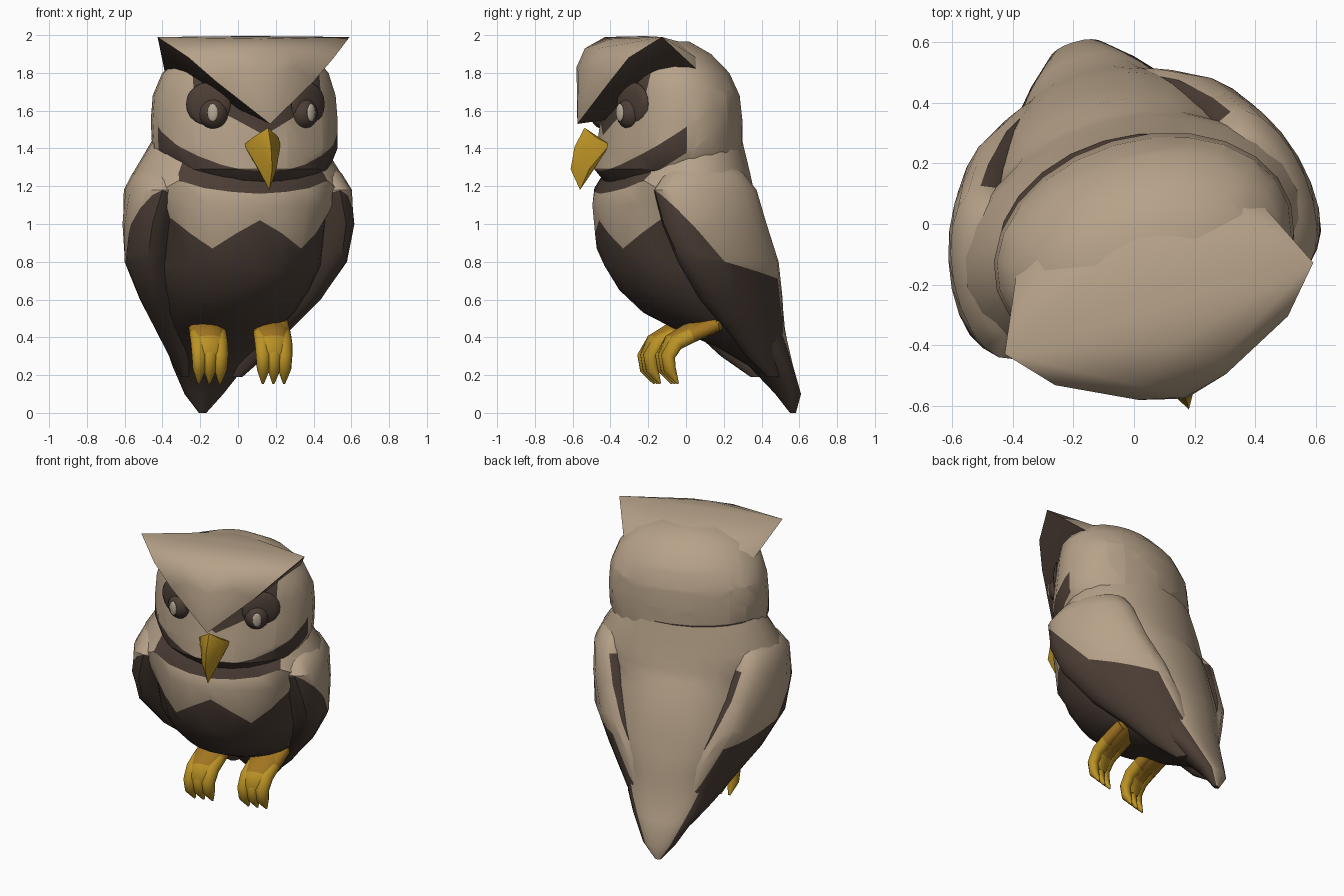
import bpy, bmesh, math
from mathutils import Matrix, Vector

if "Cube" in bpy.data.objects:
    bpy.data.objects.remove(bpy.data.objects["Cube"])

TURN = Matrix.Rotation(math.radians(16.5), 4, 'Z')   # whole bird looks slightly sideways
BODY_SHIFT, HEAD_SHIFT = -.02, .01


def material(name, rgb):
    m = bpy.data.materials.new(name)
    m.diffuse_color = (*rgb, 1)
    m.use_nodes = True
    m.node_tree.nodes["Principled BSDF"].inputs["Base Color"].default_value = m.diffuse_color
    return m


TAN, DARK, GOLD, AMBER, LIGHT = range(5)
MATS = [material("tan_feathers", (0.47, 0.36, 0.25)),
        material("dark_feathers", (0.072, 0.048, 0.036)),
        material("golden_horn", (0.50, 0.29, 0.018)),
        material("amber_skin", (0.36, 0.18, 0.015)),
        material("eye_glint", (0.48, 0.41, 0.32))]


def finish(name, bm, flip=False, angle=32, shift=0, shear=0):
    """Turn a bmesh into an object, optionally mirrored to the other side."""
    bm = bm.copy()
    if flip:
        bm.transform(Matrix.Scale(-1, 4, (1, 0, 0)))
    move = Matrix.Translation((shift, 0, 0))
    move[0][1] = shear
    bm.transform(move @ TURN)
    bmesh.ops.recalc_face_normals(bm, faces=bm.faces[:])
    me = bpy.data.meshes.new(name)
    bm.to_mesh(me)
    bm.free()
    for m in MATS:
        me.materials.append(m)
    ob = bpy.data.objects.new(name, me)
    bpy.context.collection.objects.link(ob)
    bpy.ops.object.select_all(action='DESELECT')
    ob.select_set(True)
    bpy.context.view_layer.objects.active = ob
    bpy.ops.object.shade_smooth_by_angle(angle=math.radians(angle))


def pair(name, bm, *args):
    finish("right_" + name, bm, False, *args)
    finish("left_" + name, bm, True, *args)


def ellipse(cx, cy, z, rx, ry, rot=0, n=24, back=1):
    """Horizontal ring; first point faces the front; back < 1 squares the rear half."""
    pts = []
    for k in range(n):
        a = 2 * math.pi * k / n
        s, c = math.sin(a), math.cos(a)
        if c < 0:
            s, c = math.copysign(abs(s) ** back, s), -abs(c) ** back
        p = Matrix.Rotation(math.radians(rot), 3, 'Z') @ Vector((rx * s, -ry * c, 0))
        pts.append(p + Vector((cx, cy, z)))
    return pts


def loft(rings, colour=lambda i, a: TAN, bm=None):
    """Skin rings; colour(ring index, degrees away from the first point)."""
    bm = bm or bmesh.new()
    vs = [[bm.verts.new(p) for p in r] for r in rings]
    n = len(rings[0])
    for i in range(len(vs) - 1):
        for j in range(n):
            k = (j + 1) % n
            f = bm.faces.new((vs[i][j], vs[i][k], vs[i + 1][k], vs[i + 1][j]))
            a = (j + 0.5) * 360 / n
            f.material_index = colour(i, min(a, 360 - a))
    for i, r in ((0, vs[0]), (len(vs) - 2, vs[-1])):
        bm.faces.new(r).material_index = colour(i, 0)
    return bm


def cut(bm, co, no):
    bmesh.ops.bisect_plane(bm, geom=bm.verts[:] + bm.edges[:] + bm.faces[:],
                           plane_co=co, plane_no=no)


def paint(bm, rule):
    for f in bm.faces:
        f.material_index = rule(f.calc_center_median(), f.normal)


def hull(half_points):
    """Symmetric convex solid from the points of one half."""
    bm = bmesh.new()
    for x, y, z in half_points:
        bm.verts.new((x, y, z))
        if x:
            bm.verts.new((-x, y, z))
    res = bmesh.ops.convex_hull(bm, input=bm.verts[:])
    junk = [v for v in set(res["geom_interior"] + res["geom_unused"])
            if isinstance(v, bmesh.types.BMVert)]
    bmesh.ops.delete(bm, geom=junk, context='VERTS')
    bmesh.ops.recalc_face_normals(bm, faces=bm.faces[:])
    return bm


def ball(centre, size, facing, colour):
    bm = bmesh.new()
    bmesh.ops.create_uvsphere(bm, u_segments=16, v_segments=10, radius=1)
    q = Vector(facing).to_track_quat('Y', 'Z').to_matrix().to_4x4()
    bm.transform(Matrix.Translation(centre) @ q @ Matrix.Diagonal((*size, 1)))
    paint(bm, lambda c, n: colour)
    return bm


# torso with broad shoulders, and tail: z, half width, front y, back y
TORSO = [(1.45, .45, -.36, .285), (1.27, .565, -.42, .32), (1.17, .58, -.475, .345),
         (1.10, .54, -.49, .365), (.95, .49, -.48, .41), (.78, .47, -.43, .46),
         (.65, .42, -.35, .495), (.53, .36, -.22, .515), (.45, .31, -.06, .525),
         (.35, .26, .18, .545), (.25, .20, .36, .57), (.10, .105, .50, .625), (0, .02, .575, .605)]
rings = [ellipse(0, (f + b) / 2, z, w, (b - f) / 2, back=1 if z > .9 else .85) for z, w, f, b in TORSO]
wave = [.07, 0, -.08, 0, .08]                       # zigzag edge of the dark belly
bib = [-.01, 0, .02, .06, 0]                        # curved edge of the dark throat
for k in range(24):
    rings[4][k].z += wave[min(k, 24 - k, 4)]
    rings[2][k].z += bib[min(k, 24 - k, 4)]
finish("torso", loft(rings, lambda i, a: DARK if (i >= 4 and a < 130) or (i < 2 and a < 45) else TAN),
       False, 32, BODY_SHIFT)

# wings: centre x, centre y, z, radii, yaw
WING = [(.40, -.03, 1.33, .08, .14, 5), (.44, -.03, 1.27, .12, .22, 5), (.46, -.03, 1.18, .145, .29, 6),
        (.46, .02, 1.0, .145, .31, 14), (.415, .11, .80, .15, .32, 22), (.32, .21, .60, .125, .28, 27),
        (.25, .30, .45, .09, .20, 28), (.185, .38, .30, .055, .13, 28), (.14, .45, .19, .02, .05, 25)]
wing = loft([ellipse(*r, n=20) for r in WING])
bmesh.ops.recalc_face_normals(wing, faces=wing.faces[:])
LINES = [(-.30, 1.16, -1.06), (.04, .80, -.25), (.40, .71, -3.67)]   # y, z, slope
for y, z, s in LINES:
    cut(wing, (0, y, z), (0, -s, 1))
wing.normal_update()


def wing_colour(c, n):
    a, b, d = [z + s * (c.y - y) for y, z, s in LINES]
    inner = c.z < 1.18 and n.x < -.25               # side hidden against the body
    return DARK if inner or (c.z < max(a, b) and c.z < d) else TAN


paint(wing, wing_colour)
pair("wing", wing, 32, BODY_SHIFT)

# head: z, half width, front y, back y
HEAD = [(1.19, .33, -.39, .28), (1.22, .38, -.43, .285), (1.29, .45, -.485, .29), (1.40, .50, -.47, .285),
        (1.55, .505, -.445, .285), (1.68, .495, -.43, .27), (1.80, .45, -.42, .215),
        (1.90, .35, -.38, .12), (1.965, .18, -.28, .01)]
head = loft([ellipse(0, (f + b) / 2, z, w, (b - f) / 2) for z, w, f, b in HEAD])
for z in (1.30, 1.16):
    cut(head, (0, -.45, z), (0, -.7, 1))
cut(head, (0, -.14, 1.4), (0, 1, 0))
for s in (-1, 1):
    cut(head, (0, 0, 1.47), (s * -.55, 0, 1))       # mask below the brow
    cut(head, (s * .35, 0, 1.5), (1, 0, 0))


def head_colour(c, n):
    edge = 1.30 + .7 * (c.y + .45)                  # dark ruff under the face
    if edge - .14 < c.z < edge and c.y < -.14:
        return DARK
    mask = c.y < -.2 and abs(c.x) < .35 and c.z > 1.47 + .55 * abs(c.x)
    return DARK if mask and c.z < 1.85 else TAN


paint(head, head_colour)
finish("head", head, False, 32, HEAD_SHIFT)

# brow with ear tufts, dark below
brow = hull([(0, -.60, 1.53), (.27, -.50, 1.755), (.53, -.29, 1.99), (.40, -.435, 1.88),
             (0, -.595, 1.80), (.15, -.56, 1.83), (.13, -.52, 1.93), (0, -.42, 1.98),
             (0, -.22, 1.995), (0, -.02, 1.96), (.33, -.01, 1.865), (.41, -.03, 1.79), (0, -.38, 1.56)])
for f in brow.faces:
    f.material_index = DARK if f.normal.z < -.12 and f.calc_center_median().z < 1.93 \
        and f.calc_center_median().y > -.52 and abs(f.normal.x) + abs(f.normal.z) > .35 else TAN
finish("brow", brow, False, 38)

# eyes: dark socket, eyeball, light glint
OUT = (.45, -.9, 0)
pair("eye_socket", ball((.275, -.375, 1.635), (.12, .03, .115), OUT, DARK))
pair("eyeball", ball((.245, -.375, 1.585), (.08, .08, .085), OUT, DARK))
pair("eye_glint", ball((.272, -.446, 1.59), (.028, .012, .048), OUT, LIGHT))

# beak
beak = hull([(0, -.56, 1.51), (.10, -.45, 1.42), (.07, -.52, 1.46), (0, -.615, 1.41),
             (0, -.637, 1.29), (0, -.585, 1.18), (.05, -.55, 1.29), (0, -.48, 1.33)])
paint(beak, lambda c, n: GOLD)
finish("beak", beak)

# feet: curled toes plus a broad instep; path y, z, radius
TOE = [(.10, .47, .04), (-.04, .41, .042), (-.12, .37, .042), (-.165, .30, .039),
       (-.155, .23, .034), (-.11, .155, .006)]
INSTEP = [(.12, .48, .05), (.03, .44, .05), (-.04, .42, .052), (-.12, .375, .05),
          (-.155, .31, .042), (-.15, .26, .025)]


def tube(bm, x, path, wide, amber):
    rings = []
    for i, (y, z, r) in enumerate(path):
        p, q = path[max(i - 1, 0)], path[min(i + 1, len(path) - 1)]
        d = Vector((0, q[0] - p[0], q[1] - p[1])).normalized()
        up = Vector((1, 0, 0)).cross(d)
        rings.append([Vector((x, y, z)) + r * (wide * math.cos(t) * Vector((1, 0, 0)) + math.sin(t) * up)
                      for t in [k * math.pi / 6 for k in range(12)]])
    loft(rings, lambda i, a: AMBER if i < amber else GOLD, bm)


foot = bmesh.new()
for side in (-1, 0, 1):
    tube(foot, .166 + .055 * side, TOE, 1, 1)
tube(foot, .166, INSTEP, 1.75, 3)
pair("foot", foot, 45, .01, .22)
